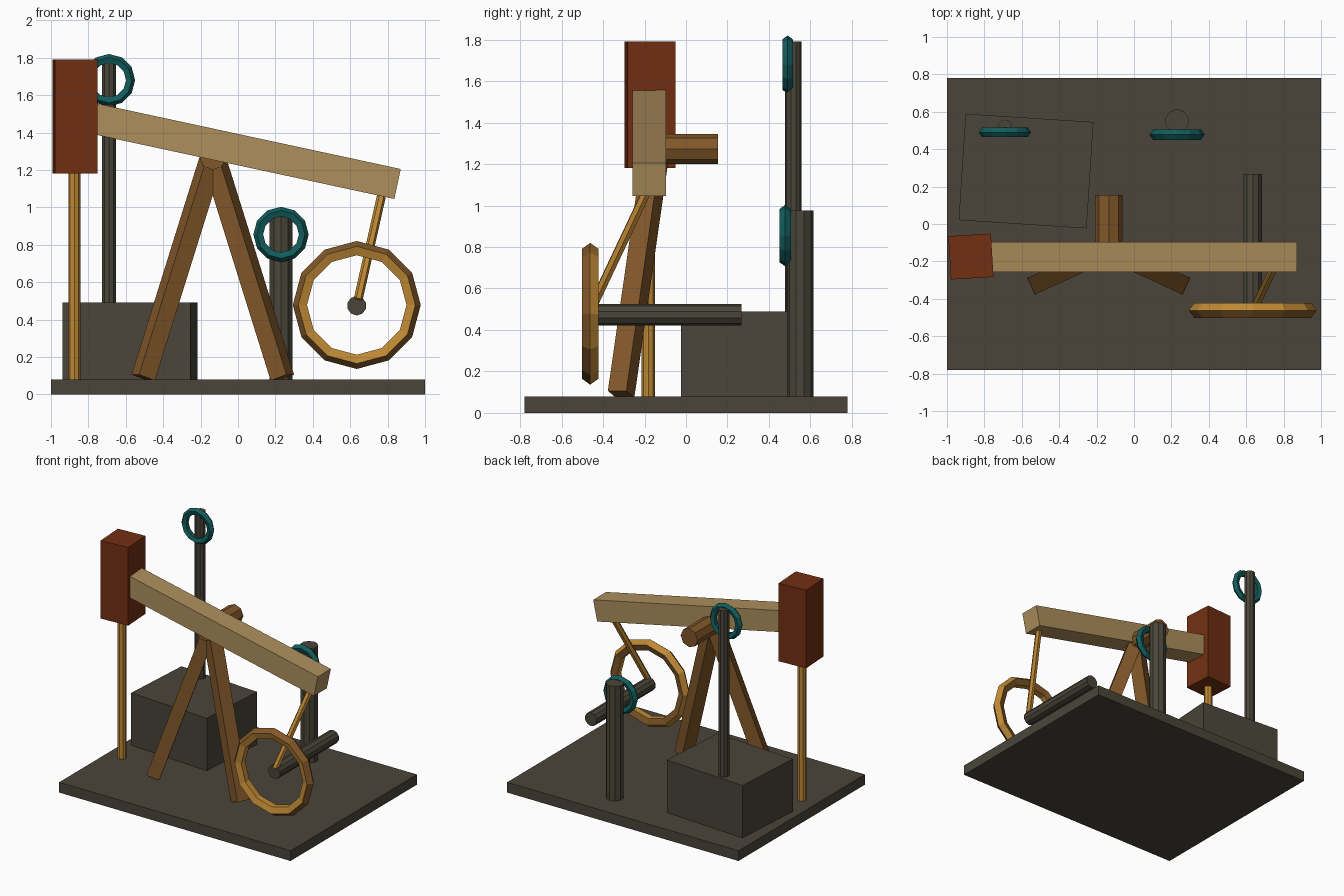
import bpy, math
from mathutils import Vector

if "Cube" in bpy.data.objects:
    bpy.data.objects.remove(bpy.data.objects["Cube"])


def material(name, rgb):
    m = bpy.data.materials.new(name)
    m.diffuse_color = (*rgb, 1)
    m.use_nodes = True
    m.node_tree.nodes["Principled BSDF"].inputs["Base Color"].default_value = m.diffuse_color
    return m


DARK = material("dark olive iron", (0.068, 0.060, 0.042))
TAN = material("pale timber", (0.42, 0.275, 0.108))
BROWN = material("brown timber", (0.22, 0.095, 0.022))
RUST = material("rust red", (0.17, 0.028, 0.006))
GOLD = material("golden brass", (0.52, 0.25, 0.035))
TEAL = material("teal paint", (0.006, 0.105, 0.105))


def finish(name, mat):
    o = bpy.context.object
    o.name = name
    o.data.materials.append(mat)
    return o


def box(name, mat, centre, size, rot=(0, 0, 0)):
    bpy.ops.mesh.primitive_cube_add(size=1, location=centre)
    o = finish(name, mat)
    o.scale = size
    o.rotation_euler = [math.radians(a) for a in rot]
    return o


def bar(name, mat, a, b, width):
    """Square beam between two points."""
    a, b = Vector(a), Vector(b)
    o = box(name, mat, (a + b) / 2, (width, width, (b - a).length))
    o.rotation_euler = (b - a).to_track_quat('Z', 'Y').to_euler()
    return o


def rod(name, mat, a, b, radius, sides):
    """Faceted cylinder between two points."""
    a, b = Vector(a), Vector(b)
    bpy.ops.mesh.primitive_cylinder_add(vertices=sides, radius=radius,
                                        depth=(b - a).length, location=(a + b) / 2)
    o = finish(name, mat)
    o.rotation_euler = (b - a).to_track_quat('Z', 'Y').to_euler()
    return o


def ring(name, mat, centre, outer, tube):
    """Upright low-poly ring facing the front."""
    bpy.ops.mesh.primitive_torus_add(major_segments=12, minor_segments=5,
                                     major_radius=outer - tube, minor_radius=tube,
                                     location=centre, rotation=(math.pi / 2, 0, 0))
    return finish(name, mat)


# Base slab and engine block
box("base", DARK, (0, 0, 0.04), (2, 1.56, 0.08))
box("engine_block", DARK, (-0.577, 0.283, 0.28), (0.685, 0.57, 0.42), (0, 0, -3.7))

# Two posts with valve rings
rod("tall_post", DARK, (-0.69, 0.518, 0.40), (-0.69, 0.518, 1.79), 0.04, 10)
rod("short_post", DARK, (0.23, 0.55, 0.08), (0.23, 0.55, 0.975), 0.064, 10)
ring("tall_post_ring", TEAL, (-0.69, 0.49, 1.68), 0.14, 0.027)
ring("short_post_ring", TEAL, (0.23, 0.478, 0.855), 0.148, 0.029)

# Splayed support legs and pivot
for side, x in (("left", -0.507), ("right", 0.237)):
    bar(side + "_leg", BROWN, (x, -0.313, 0.09), (-0.135, -0.142, 1.28), 0.098)
rod("pivot", BROWN, (-0.135, -0.22, 1.273), (-0.135, 0.155, 1.273), 0.073, 8)

# Walking beam: tilted about its middle
x0, x1, tilt = -0.83, 0.853, 12.15
zmid = 1.125 - (x0 - x1) / 2 * math.tan(math.radians(tilt))
box("walking_beam", TAN, ((x0 + x1) / 2, -0.177, zmid),
    ((x1 - x0) / math.cos(math.radians(tilt)), 0.16, 0.164), (0, tilt, 0))

# Head block and hanging rod
box("beam_head", RUST, (-0.872, -0.174, 1.485), (0.228, 0.232, 0.61), (0, 0, 3.5))
rod("pump_rod", GOLD, (-0.875, -0.182, 0.08), (-0.875, -0.182, 1.2), 0.032, 8)

# Crank wheel, axle and connecting rod
wheel = ring("crank_wheel", GOLD, (0.635, -0.462, 0.478), 0.342, 0.042)
wheel.data.materials.append(BROWN)
for i, p in enumerate(wheel.data.polygons):  # worn patches
    p.material_index = int(i * 7 % 5 < 2)
rod("axle", DARK, (0.635, -0.46, 0.474), (0.635, 0.268, 0.474), 0.052, 10)
rod("connecting_rod", GOLD, (0.642, -0.455, 0.505), (0.78, -0.165, 1.12), 0.024, 6)
